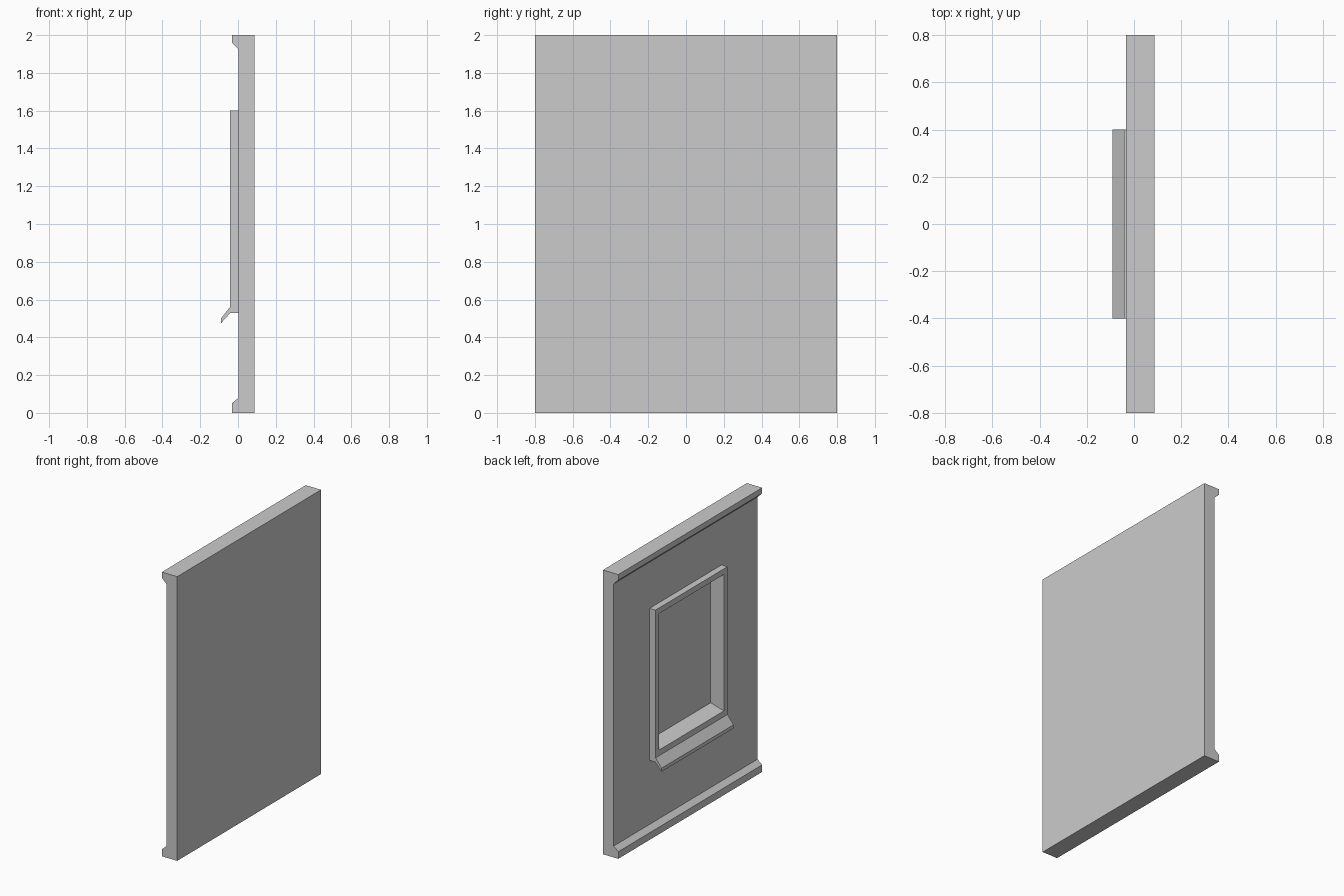
import bpy, bmesh

if "Cube" in bpy.data.objects:
    bpy.data.objects.remove(bpy.data.objects["Cube"])

FACE, BACK = 0.003, 0.087      # wall front and back planes
LIP, FRAME, DRIP = -0.033, -0.043, -0.09


def extrude_profile(name, points, half_width):
    """Prism from an (x, z) outline, extruded symmetrically along y."""
    bm = bmesh.new()
    face = bm.faces.new([bm.verts.new((x, -half_width, z)) for x, z in points])
    geom = bmesh.ops.extrude_face_region(bm, geom=[face])["geom"]
    verts = [g for g in geom if isinstance(g, bmesh.types.BMVert)]
    bmesh.ops.translate(bm, verts=verts, vec=(0, 2 * half_width, 0))
    bmesh.ops.recalc_face_normals(bm, faces=bm.faces)
    mesh = bpy.data.meshes.new(name)
    bm.to_mesh(mesh)
    bm.free()
    obj = bpy.data.objects.new(name, mesh)
    bpy.context.collection.objects.link(obj)
    return obj


# Wall panel with bevelled lips at top and bottom
wall = extrude_profile("wall_panel", [
    (BACK, 0), (BACK, 2), (LIP, 2), (LIP, 1.96), (FACE, 1.925),
    (FACE, 0.08), (LIP, 0.05), (LIP, 0)], 0.8)

# Window surround with a slanted drip sill
frame = extrude_profile("window_frame", [
    (FACE, 0.53), (-0.04, 0.53), (DRIP, 0.475), (DRIP, 0.50),
    (FRAME, 0.56), (FRAME, 1.6), (FACE, 1.6)], 0.4)

# Recess cutter: blind opening with a sloping inner sill
cutter = extrude_profile("recess_cutter", [
    (0.06, 0.63), (0.06, 1.56), (-0.12, 1.56), (-0.12, 0.578)], 0.36)
cutter.hide_render = True
cutter.display_type = 'WIRE'

for part in (wall, frame):
    mod = part.modifiers.new("recess", 'BOOLEAN')
    mod.operation = 'DIFFERENCE'
    mod.solver = 'EXACT'
    mod.object = cutter
